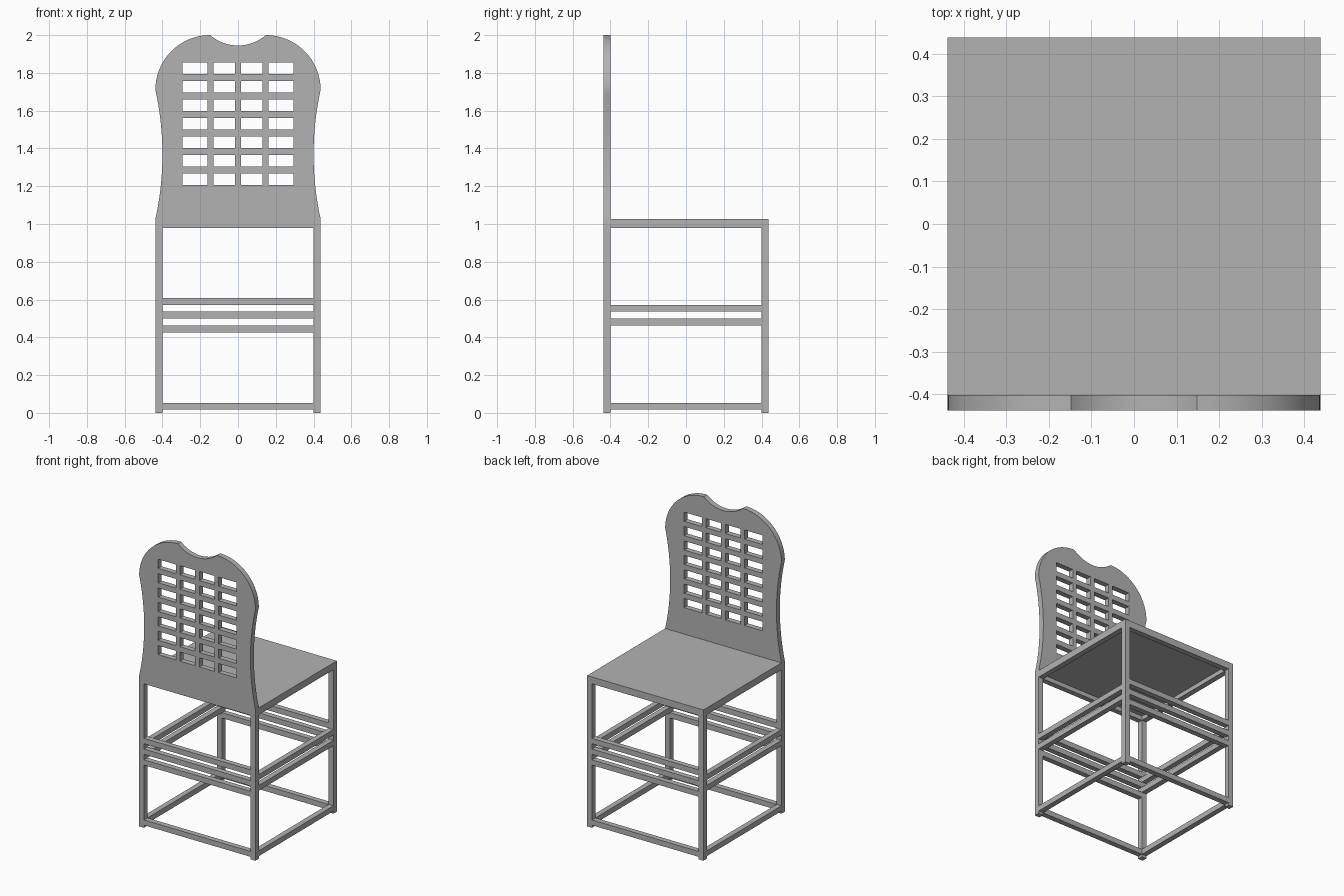
import bpy
from math import radians, sin, cos, atan2, pi

cube = bpy.data.objects.get("Cube")
if cube:
    bpy.data.objects.remove(cube, do_unlink=True)

HALF = 0.4375          # half of the seat width
BAR = 0.0365           # thickness of legs, rails and backrest
INNER = HALF - BAR
MID = HALF - BAR / 2
SEAT_BOTTOM, SEAT_TOP = 0.979, 1.026

grey = bpy.data.materials.new("grey paint")
grey.use_nodes = True
colour = (0.45, 0.45, 0.45, 1)
grey.diffuse_color = colour
grey.node_tree.nodes["Principled BSDF"].inputs["Base Color"].default_value = colour


def box(name, low, high):
    centre = [(a + b) / 2 for a, b in zip(low, high)]
    bpy.ops.mesh.primitive_cube_add(size=1, location=centre)
    ob = bpy.context.object
    ob.name = name
    ob.scale = [b - a for a, b in zip(low, high)]
    bpy.ops.object.transform_apply(location=False, rotation=False, scale=True)
    ob.data.materials.append(grey)
    return ob


def cross_rail(name, y, z, height=BAR):
    return box(name, (-INNER, y - BAR / 2, z), (INNER, y + BAR / 2, z + height))


def side_rail(name, x, z, height=BAR):
    return box(name, (x - BAR / 2, -INNER, z), (x + BAR / 2, INNER, z + height))


def arc(cx, cz, radius, start, end, steps):
    angles = [start + (end - start) * i / steps for i in range(steps + 1)]
    return [(cx + radius * cos(a), cz + radius * sin(a)) for a in angles]


# Legs
for side, x in (("left", MID), ("right", -MID)):
    for place, y in (("front", -MID), ("rear", MID)):
        box(f"{place}_{side}_leg", (x - BAR / 2, y - BAR / 2, 0),
            (x + BAR / 2, y + BAR / 2, SEAT_BOTTOM))

# Stretchers: three staggered between two on the neighbouring sides
for place, y in (("front", -MID), ("rear", MID)):
    cross_rail(f"{place}_bottom_stretcher", y, 0.017)
    for i in range(3):
        cross_rail(f"{place}_middle_stretcher_{i + 1}", y, 0.426 + i * 2 * BAR)
for side, x in (("left", MID), ("right", -MID)):
    side_rail(f"{side}_bottom_stretcher", x, 0.017)
    for i in range(2):
        side_rail(f"{side}_middle_stretcher_{i + 1}", x, 0.4625 + i * 2 * BAR)

# Seat panel on a shallow apron frame
PANEL = SEAT_BOTTOM + 0.03
box("seat", (-HALF, -INNER, PANEL), (HALF, HALF, SEAT_TOP))
box("rear_apron", (-HALF, INNER, SEAT_BOTTOM), (HALF, HALF, PANEL))
for side, x in (("left", MID), ("right", -MID)):
    side_rail(f"{side}_apron", x, SEAT_BOTTOM, PANEL - SEAT_BOTTOM)

# Backrest outline: waisted sides, round shoulders and a notched top
SHOULDER_Z, SHOULDER_R = 1.71, 0.29
shoulder_x = HALF - SHOULDER_R
half_height = (SHOULDER_Z - SEAT_TOP) / 2
dip = 0.0375
waist_r = (half_height ** 2 + dip ** 2) / (2 * dip)
sweep = atan2(half_height, waist_r - dip)
waist = arc(HALF - dip + waist_r, SEAT_TOP + half_height, waist_r,
            pi + sweep, pi - sweep, 20)
shoulder = arc(shoulder_x, SHOULDER_Z, SHOULDER_R, 0, pi / 2, 24)
depth = 0.055
notch_r = (shoulder_x ** 2 + depth ** 2) / (2 * depth)
notch_half = atan2(shoulder_x, notch_r - depth)
notch = arc(0, 2 - depth + notch_r, notch_r, -pi / 2 + notch_half, -pi / 2, 10)
right_half = [(HALF, SEAT_BOTTOM)] + waist + shoulder[1:] + notch[1:]
outline = right_half + [(-x, z) for x, z in reversed(right_half[:-1])]

# Window grid cut through the backrest
columns = [(-0.294, -0.161), (-0.13, -0.017), (0.017, 0.13), (0.161, 0.294)]
loops = [outline]
for row in range(7):
    z = 1.206 + row * 0.0979
    for a, b in columns:
        loops.append([(a, z), (a, z + 0.062), (b, z + 0.062), (b, z)])

curve = bpy.data.curves.new("backrest", "CURVE")
curve.dimensions = "2D"
curve.fill_mode = "BOTH"
curve.extrude = BAR / 2
for loop in loops:
    spline = curve.splines.new("POLY")
    spline.points.add(len(loop) - 1)
    for point, (x, z) in zip(spline.points, loop):
        point.co = (x, z, 0, 1)
    spline.use_cyclic_u = True
curve.materials.append(grey)
backrest = bpy.data.objects.new("backrest", curve)
bpy.context.collection.objects.link(backrest)
backrest.location.y = -MID
backrest.rotation_euler.x = radians(90)
bpy.ops.object.select_all(action="DESELECT")
backrest.select_set(True)
bpy.context.view_layer.objects.active = backrest
bpy.ops.object.convert(target="MESH")
bpy.ops.object.shade_smooth_by_angle(angle=radians(25))
